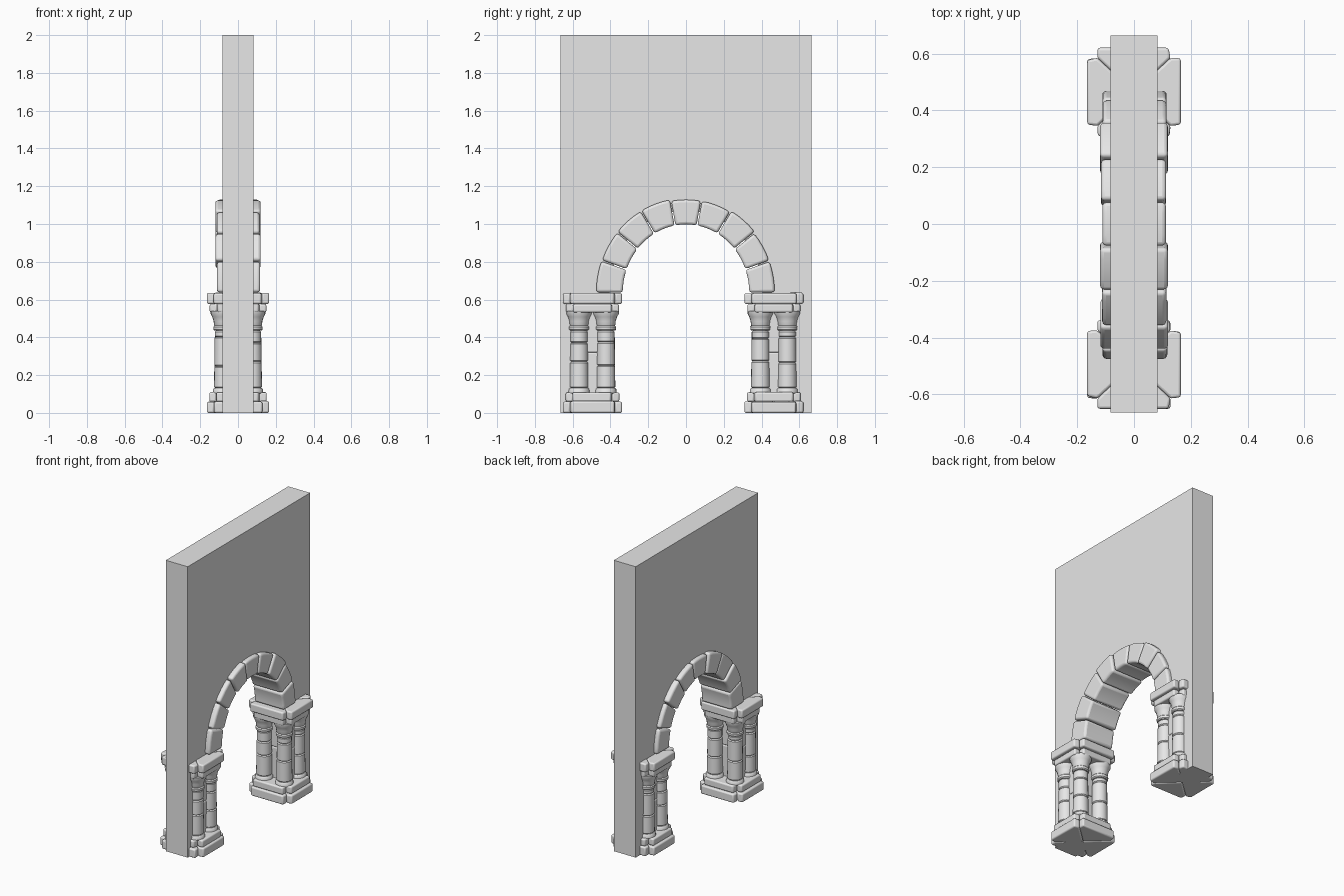
import bpy, bmesh, math, random

random.seed(4)
if "Cube" in bpy.data.objects:
    bpy.data.objects.remove(bpy.data.objects["Cube"])

GREY = (0.8, 0.8, 0.8, 1)
stone = bpy.data.materials.new("pale_grey_stone")
stone.use_nodes = True
stone.diffuse_color = GREY
stone.node_tree.nodes["Principled BSDF"].inputs["Base Color"].default_value = GREY


def jit(a):
    return random.uniform(-a, a)


def finish(name, bm, bevel=0.0, smooth=True):
    """Turn a bmesh into a stone object with softened edges."""
    bmesh.ops.recalc_face_normals(bm, faces=bm.faces)
    mesh = bpy.data.meshes.new(name)
    bm.to_mesh(mesh)
    bm.free()
    mesh.materials.append(stone)
    ob = bpy.data.objects.new(name, mesh)
    bpy.context.collection.objects.link(ob)
    if bevel:
        mod = ob.modifiers.new("worn_edges", "BEVEL")
        mod.width = bevel
        mod.segments = 3
        mod.angle_limit = math.radians(35)
    if smooth:
        bpy.ops.object.select_all(action="DESELECT")
        ob.select_set(True)
        bpy.context.view_layer.objects.active = ob
        bpy.ops.object.shade_smooth_by_angle(angle=math.radians(40))
    return ob


def prism(bm, lower, upper):
    """Close a solid between two matching outlines."""
    a = [bm.verts.new(p) for p in lower]
    b = [bm.verts.new(p) for p in upper]
    bm.faces.new(a)
    bm.faces.new(b)
    n = len(a)
    for i in range(n):
        j = (i + 1) % n
        bm.faces.new((a[i], a[j], b[j], b[i]))


def arc(ry, rz, a0, a1, n):
    """Points on the arch ellipse, angles in degrees."""
    angles = [math.radians(a0 + (a1 - a0) * i / n) for i in range(n + 1)]
    return [(ry * math.cos(a), SPRING + rz * math.sin(a)) for a in angles]


SPRING = 0.635
PIERS = {"left_pier": 0.465, "right_pier": -0.495}

# Wall with an arched opening; its jambs end inside the piers
outline = [(0.665, 0), (0.665, 2), (-0.665, 2), (-0.665, 0), (-0.495, 0), (-0.495, 0.605), (-0.405, 0.605)]
outline += arc(0.405, 0.435, 180, 0, 32)
outline += [(0.405, 0.605), (0.465, 0.605), (0.465, 0)]
bm = bmesh.new()
prism(bm, [(-0.083, y, z) for y, z in outline], [(0.083, y, z) for y, z in outline])
finish("wall", bm, smooth=False)

# Nine wedge stones of the arch
for k in range(9):
    bm = bmesh.new()
    a0, a1 = 20 * k + 0.4, 20 * k + 19.6
    grow = jit(0.005)
    ring = arc(0.335, 0.363, a0, a1, 4) + arc(0.472 + grow, 0.497 + grow, a1, a0, 4)
    lo, hi = 0.116 + jit(0.006), 0.116 + jit(0.006)
    prism(bm, [(-lo, y, z) for y, z in ring], [(hi, y, z) for y, z in ring])
    finish(f"arch_stone_{k + 1}", bm, 0.014)


def slab_course(name, cy, z0, z1, half_x, half_y):
    """Four mitred blocks with a notch at each corner."""
    for side in range(4):
        along_x = side % 2 == 0
        depth, width = (half_x, half_y) if along_x else (half_y, half_x)
        sign = 1 if side < 2 else -1
        end = width - 0.041
        mitre_d, mitre_w = depth - 0.036, width - 0.036
        plan = [(0, 0), (mitre_d, -mitre_w), (depth, -end + jit(0.005)),
                (depth, end + jit(0.005)), (mitre_d, mitre_w)]
        pts = [(sign * d, w) if along_x else (w, sign * d) for d, w in plan]
        top = z1 + jit(0.002)
        bm = bmesh.new()
        prism(bm, [(x, cy + y, z0) for x, y in pts], [(x, cy + y, top) for x, y in pts])
        finish(f"{name}_{side + 1}", bm, 0.009)


def column(name, cx, cy):
    """Turned column: foot ring, drums, neck ring and flared capital."""
    profile = [(0, 0.1)]
    joint_a, joint_b = 0.26 + jit(0.015), 0.385 + jit(0.02)
    drums = [(0.1, 0.132, 0.057, 0.055), (0.132, joint_a, 0.05, 0.048),
             (joint_a, joint_b, 0.048, 0.047), (joint_b, 0.435, 0.046, 0.046),
             (0.435, 0.462, 0.053, 0.054)]
    for z0, z1, r0, r1 in drums:
        e = 0.006
        profile += [(r0 - e, z0), (r0, z0 + e), (r1, z1 - e), (r1 - e, z1)]
    profile += [(0.05, 0.466), (0.052, 0.485), (0.059, 0.508), (0.068, 0.524), (0.069, 0.54), (0, 0.54)]
    bm = bmesh.new()
    verts = [bm.verts.new((cx + r, cy, z)) for r, z in profile]
    edges = [bm.edges.new(pair) for pair in zip(verts, verts[1:])]
    bmesh.ops.spin(bm, geom=verts + edges, cent=(cx, cy, 0), axis=(0, 0, 1),
                   angle=math.tau, steps=20, use_merge=True)
    bmesh.ops.remove_doubles(bm, verts=bm.verts, dist=0.0001)
    finish(name, bm)


# Two piers, each with base, four columns, core and cap
for pier, cy in PIERS.items():
    slab_course(pier + "_plinth", cy, 0, 0.06, 0.165, 0.156)
    slab_course(pier + "_base", cy, 0.06, 0.11, 0.152, 0.142)
    slab_course(pier + "_lower_cap", cy, 0.532, 0.577, 0.15, 0.14)
    slab_course(pier + "_upper_cap", cy, 0.577, 0.635, 0.165, 0.156)
    for i, (sx, sy) in enumerate([(1, 1), (1, -1), (-1, -1), (-1, 1)]):
        column(f"{pier}_column_{i + 1}", sx * 0.077, cy + sy * 0.071)
    for i, (z0, z1) in enumerate([(0.1, 0.32), (0.32, 0.54)]):
        bm = bmesh.new()
        plan = [(0.088, 0.045), (-0.088, 0.045), (-0.088, -0.045), (0.088, -0.045)]
        prism(bm, [(x, cy + y, z0) for x, y in plan], [(x, cy + y, z1) for x, y in plan])
        finish(f"{pier}_core_{i + 1}", bm, 0.008)
